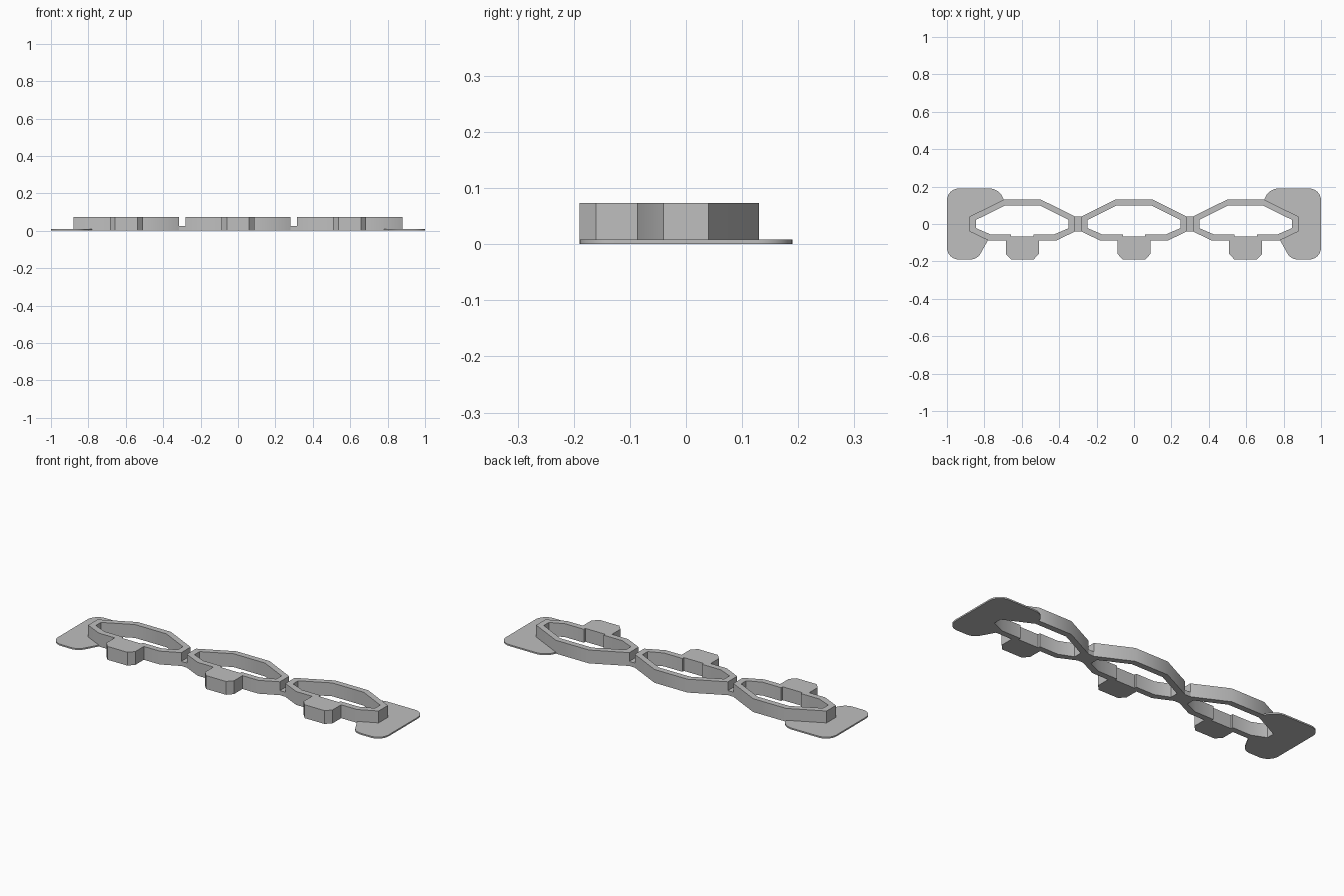
import bpy, bmesh, math
from mathutils import Vector

if "Cube" in bpy.data.objects:
    bpy.data.objects.remove(bpy.data.objects["Cube"])

HEIGHT = 0.073        # ring wall height
PLATE = 0.008         # end plate thickness
PITCH = 0.597         # ring spacing
HALF = 0.282          # ring half width

grey = bpy.data.materials.new("grey")
grey.diffuse_color = (0.52, 0.52, 0.52, 1)
grey.use_nodes = True
grey.node_tree.nodes["Principled BSDF"].inputs["Base Color"].default_value = grey.diffuse_color


def prism(name, loops, height):
    """Fill the closed loops (outline and holes) and extrude upward."""
    bm = bmesh.new()
    for loop in loops:
        vs = [bm.verts.new((x, y, 0)) for x, y in loop]
        for a, b in zip(vs, vs[1:] + vs[:1]):
            bm.edges.new((a, b))
    bmesh.ops.triangle_fill(bm, use_beauty=True, edges=bm.edges[:], normal=(0, 0, 1))
    top = bmesh.ops.extrude_face_region(bm, geom=bm.faces[:])["geom"]
    bmesh.ops.translate(bm, vec=(0, 0, height),
                        verts=[g for g in top if isinstance(g, bmesh.types.BMVert)])
    bmesh.ops.recalc_face_normals(bm, faces=bm.faces[:])
    mesh = bpy.data.meshes.new(name)
    bm.to_mesh(mesh)
    bm.free()
    mesh.materials.append(grey)
    obj = bpy.data.objects.new(name, mesh)
    bpy.context.collection.objects.link(obj)
    bpy.ops.object.select_all(action='DESELECT')
    obj.select_set(True)
    bpy.context.view_layer.objects.active = obj
    bpy.ops.object.shade_smooth_by_angle(angle=math.radians(30))
    return obj


def mirrored(half):
    return half + [(-x, y) for x, y in reversed(half)]


def rounded(points, steps=8):
    """Polygon from (x, y, radius) corners with arcs at the rounded ones."""
    out = []
    for i, (x, y, r) in enumerate(points):
        p = Vector((x, y))
        if r == 0:
            out.append((x, y))
            continue
        u = (Vector(points[i - 1][:2]) - p).normalized()
        v = (Vector(points[(i + 1) % len(points)][:2]) - p).normalized()
        half = u.angle(v) / 2
        centre = p + (u + v).normalized() * (r / math.sin(half))
        a = (p + u * (r / math.tan(half)) - centre).normalized()
        b = (p + v * (r / math.tan(half)) - centre).normalized()
        sweep = math.pi - 2 * half
        for k in range(steps + 1):
            t = k / steps
            q = centre + (a * math.sin((1 - t) * sweep) + b * math.sin(t * sweep)) * (r / math.sin(sweep))
            out.append((q.x, q.y))
    return out


# Rings with a front tab and a shallow notch inside
outer = mirrored([(-0.10, 0.13), (-HALF, 0.04), (-HALF, -0.04), (-0.184, -0.087),
                  (-0.088, -0.087), (-0.088, -0.16), (-0.06, -0.19)])
inner = mirrored([(-0.095, 0.098), (-0.248, 0.022), (-0.248, -0.022), (-0.172, -0.055),
                  (-0.06, -0.055), (-0.06, -0.068)])
for name, x in (("left_ring", -PITCH), ("middle_ring", 0), ("right_ring", PITCH)):
    prism(name, [outer, inner], HEIGHT).location.x = x

# Low bridges joining the rings
x0, x1 = HALF, PITCH - HALF
for name, s in (("left_bridge", -1), ("right_bridge", 1)):
    prism(name, [[(s * x0, -0.04), (s * x1, -0.04), (s * x1, 0.04), (s * x0, 0.04)]], 0.025)

# Thin end plates wrapped around the outer rings
edge = PITCH + HALF
plate = rounded([(-1, 0.19, 0.064), (-1, -0.19, 0.064), (-0.838, -0.19, 0.064),
                 (-PITCH - 0.184, -0.087, 0), (-edge, -0.04, 0), (-edge, 0.04, 0),
                 (-PITCH - 0.10, 0.13, 0), (-0.715, 0.19, 0.08)])
prism("left_plate", [plate], PLATE)
prism("right_plate", [[(-x, y) for x, y in plate]], PLATE)
